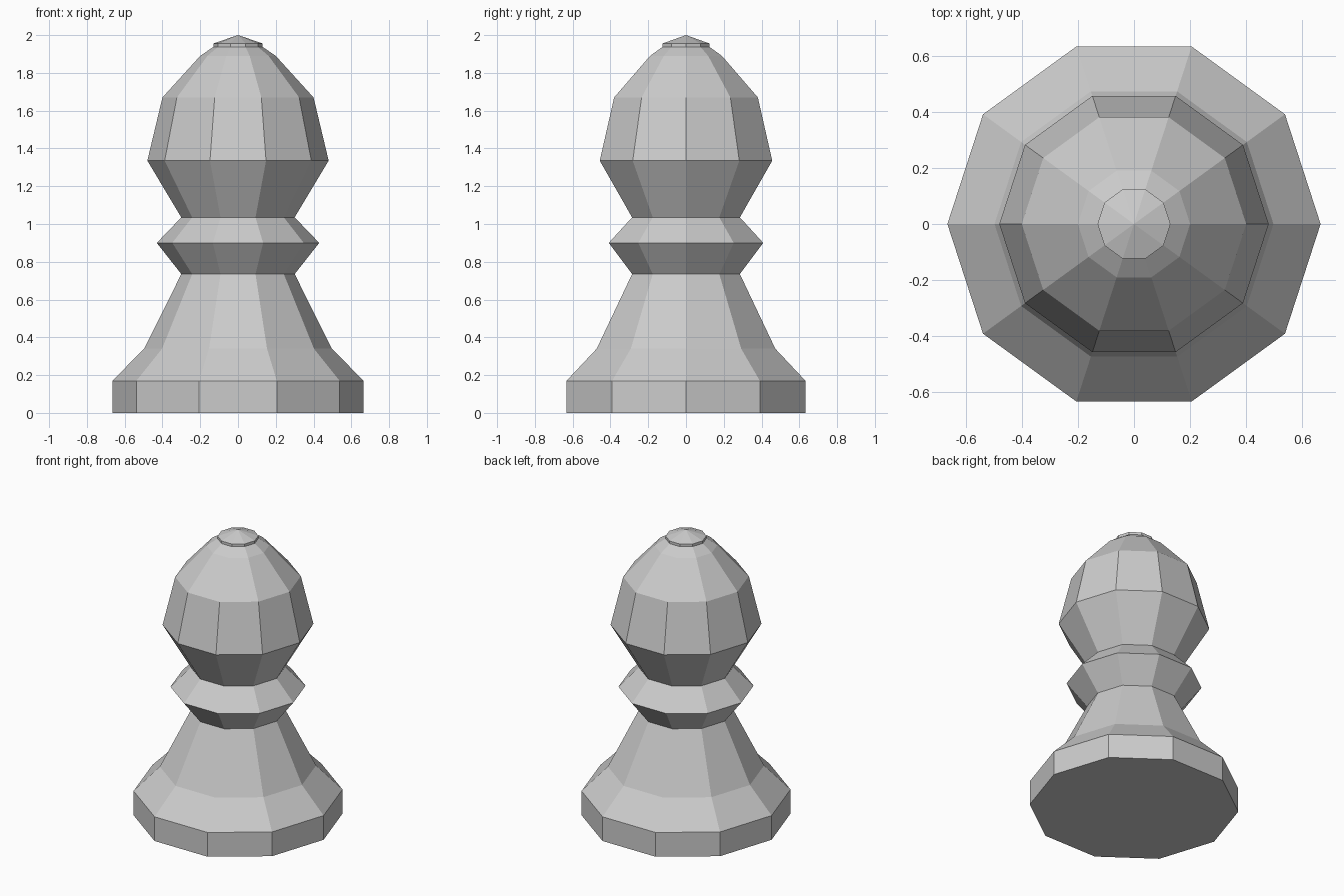
import bpy, bmesh
from math import cos, sin, tau

if "Cube" in bpy.data.objects:
    bpy.data.objects.remove(bpy.data.objects["Cube"])

SIDES = 10

# Silhouette from foot to top: (radius, height)
profile = [
    (0.665, 0.0), (0.665, 0.17),                  # base rim
    (0.497, 0.34), (0.30, 0.735),                 # flared stem
    (0.43, 0.90), (0.30, 1.035),                  # collar
    (0.48, 1.335), (0.40, 1.67), (0.20, 1.89),    # head
    (0.13, 1.938), (0.13, 1.956),                 # small cap
]
TOP = 2.0


def lathe(name, points, top):
    bm = bmesh.new()
    rings = [[bm.verts.new((r * cos(tau * i / SIDES), r * sin(tau * i / SIDES), z))
              for i in range(SIDES)] for r, z in points]
    tip = bm.verts.new((0, 0, top))
    for i in range(SIDES):
        j = (i + 1) % SIDES
        for a, b in zip(rings, rings[1:]):
            bm.faces.new((a[i], a[j], b[j], b[i]))
        bm.faces.new((rings[-1][i], rings[-1][j], tip))
    bm.faces.new(rings[0][::-1])                  # flat underside
    bmesh.ops.recalc_face_normals(bm, faces=bm.faces)
    mesh = bpy.data.meshes.new(name)
    bm.to_mesh(mesh)
    bm.free()
    obj = bpy.data.objects.new(name, mesh)
    bpy.context.collection.objects.link(obj)
    return obj


# Turned game piece, one continuous flat-shaded surface
lathe("chess_pawn", profile, TOP)
